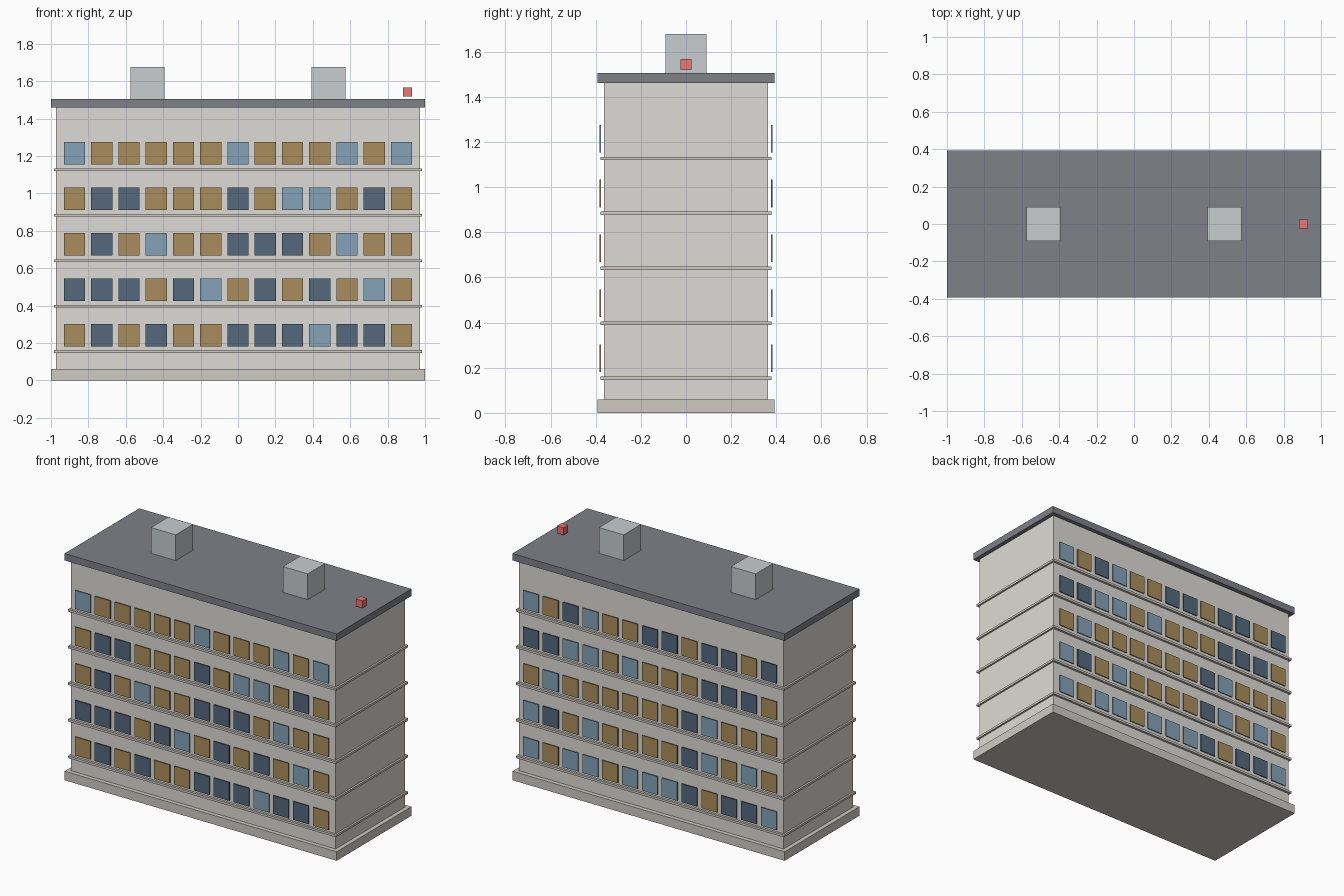
import bpy, bmesh
from mathutils import Matrix, Vector

if "Cube" in bpy.data.objects:
    bpy.data.objects.remove(bpy.data.objects["Cube"])


def material(name, rgb):
    m = bpy.data.materials.new(name)
    m.diffuse_color = (*rgb, 1)
    m.use_nodes = True
    m.node_tree.nodes["Principled BSDF"].inputs["Base Color"].default_value = m.diffuse_color
    return m


WALL = material("wall", (0.73, 0.71, 0.67))
TRIM = material("trim", (0.62, 0.60, 0.55))
ROOF = material("roof", (0.21, 0.22, 0.25))
METAL = material("metal", (0.58, 0.61, 0.64))
RED = material("red", (0.85, 0.18, 0.18))
GLASS = {
    "O": material("lit_glass", (0.40, 0.27, 0.11)),
    "D": material("dark_glass", (0.09, 0.14, 0.20)),
    "B": material("blue_glass", (0.23, 0.36, 0.48)),
}


def boxes(name, size, centres, mats):
    """One object of equal boxes; mats holds one material per box."""
    me = bpy.data.meshes.new(name)
    used = list(dict.fromkeys(mats))
    for m in used:
        me.materials.append(m)
    bm = bmesh.new()
    for c, m in zip(centres, mats):
        mat = Matrix.Translation(c) @ Matrix.Diagonal((*size, 1))
        start = len(bm.faces)
        bmesh.ops.create_cube(bm, size=1, matrix=mat)
        for f in list(bm.faces)[start:]:
            f.material_index = used.index(m)
    bm.to_mesh(me)
    bm.free()
    ob = bpy.data.objects.new(name, me)
    bpy.context.collection.objects.link(ob)
    return ob


def slab(name, sx, sy, z0, z1, mat, x=0):
    return boxes(name, (sx, sy, z1 - z0), [Vector((x, 0, (z0 + z1) / 2))], [mat])


# Main masses
slab("plinth", 2.0, 0.784, 0, 0.06, TRIM)
slab("walls", 1.944, 0.728, 0.06, 1.46, WALL)
slab("roof_slab", 2.0, 0.784, 1.46, 1.506, ROOF)

# Floor ledges
FLOOR = 0.2432
for i in range(5):
    z = 0.154 + i * FLOOR
    slab(f"ledge_{i + 1}", 1.968, 0.758, z - 0.0075, z + 0.0075, TRIM)

# Windows: rows run bottom to top, each read left to right facing the wall
FRONT = ["ODODOODDDBDDO", "DDDODBODODOBO", "ODOBOODDDOBOO",
         "ODDOOODOBBODO", "BOOOOOBOOOBOB"]
BACK = ["BOBBOBBBDODDB", "BDOBOOOODBOBO", "OBOOOOOODBOOO",
        "DDBBOBOOODDDO", "BODBOODDODDOD"]
for side, rows, s in (("front", FRONT, -1), ("back", BACK, 1)):
    for i, row in enumerate(rows):
        centres = [Vector((-s * (k - 6) * 0.1457, s * 0.379, 0.242 + i * FLOOR))
                   for k in range(13)]
        boxes(f"{side}_windows_{i + 1}", (0.114, 0.006, 0.122), centres,
              [GLASS[c] for c in row])

# Rooftop units and warning light
for side, x in (("left", -0.485), ("right", 0.485)):
    slab(f"roof_unit_{side}", 0.182, 0.182, 1.506, 1.677, METAL, x)
slab("warning_light", 0.048, 0.048, 1.519, 1.567, RED, 0.907)
